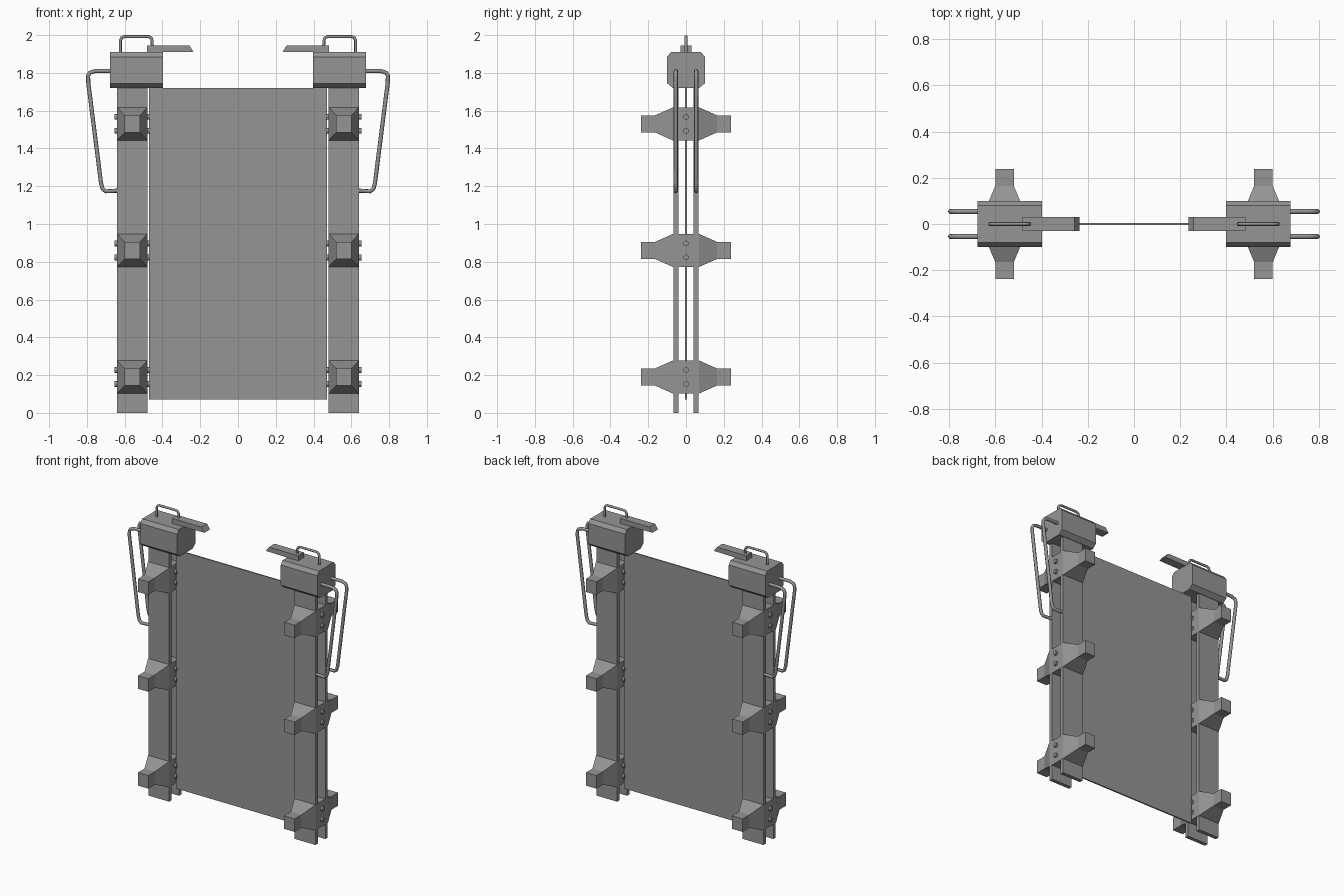
import bpy, bmesh
from math import pi
from mathutils import Matrix, Vector

cube = bpy.data.objects.get("Cube")
if cube:
    bpy.data.objects.remove(cube, do_unlink=True)

steel = bpy.data.materials.new("grey_steel")
steel.use_nodes = True
GREY = (0.3, 0.3, 0.3, 1)
steel.diffuse_color = GREY
steel.node_tree.nodes["Principled BSDF"].inputs["Base Color"].default_value = GREY

POST_X, POST_HALF = 0.56, 0.08      # post centre and half width
LEVELS = (0.19, 0.86, 1.53)         # bracket heights


def finish(name, bm, mirrored=True):
    """Turn a bmesh into an object, mirrored to the other post."""
    bmesh.ops.recalc_face_normals(bm, faces=bm.faces)
    mesh = bpy.data.meshes.new(name)
    bm.to_mesh(mesh)
    bm.free()
    mesh.materials.append(steel)
    obj = bpy.data.objects.new(name, mesh)
    bpy.context.collection.objects.link(obj)
    if mirrored:
        obj.modifiers.new("mirror", "MIRROR").use_mirror_merge = False
    return obj


def add_box(bm, lo, hi):
    lo, hi = Vector(lo), Vector(hi)
    place = Matrix.Translation((lo + hi) / 2) @ Matrix.Diagonal((*(hi - lo), 1))
    bmesh.ops.create_cube(bm, size=1, matrix=place)


def loft(bm, rings):
    """Skin a row of equal rings and cap both ends."""
    loops = [[bm.verts.new(p) for p in ring] for ring in rings]
    for a, b in zip(loops, loops[1:]):
        for i in range(len(a)):
            j = (i + 1) % len(a)
            bm.faces.new((a[i], a[j], b[j], b[i]))
    bm.faces.new(loops[0])
    bm.faces.new(loops[-1])


def tubes(name, path, radius, offsets):
    """Bent rods in the xz plane, on both sides, at the given depths."""
    curve = bpy.data.curves.new(name, "CURVE")
    curve.dimensions = "3D"
    curve.bevel_depth = radius
    curve.bevel_resolution = 2
    curve.use_fill_caps = True
    for side in (1, -1):
        for y in offsets:
            spline = curve.splines.new("POLY")
            spline.points.add(len(path) - 1)
            for point, (x, z) in zip(spline.points, path):
                point.co = (side * x, y, z, 1)
    curve.materials.append(steel)
    obj = bpy.data.objects.new(name, curve)
    bpy.context.collection.objects.link(obj)


# Central sheet
bm = bmesh.new()
add_box(bm, (-0.47, -0.005, 0.07), (0.47, 0.005, 1.72))
finish("centre_panel", bm, mirrored=False)

# Twin flat plates of each post
bm = bmesh.new()
for y in (-0.054, 0.054):
    add_box(bm, (POST_X - POST_HALF, y - 0.013, 0), (POST_X + POST_HALF, y + 0.013, 1.75))
finish("post_plates", bm)

# Clamping brackets: full block in the middle, tapered to a square stub on each face
SECTIONS = ((-0.238, 0.04, 0.045), (-0.165, 0.04, 0.045), (-0.068, 0.081, 0.088),
            (0.068, 0.081, 0.088), (0.165, 0.04, 0.045), (0.238, 0.04, 0.045))
CORNERS = ((-1, -1), (1, -1), (1, 1), (-1, 1))
bm = bmesh.new()
for z in LEVELS:
    loft(bm, [[(POST_X + cx * w, y, z + cz * h) for cx, cz in CORNERS]
              for y, w, h in SECTIONS])
finish("brackets", bm)

# Bolts running across each bracket
bm = bmesh.new()
for level in LEVELS:
    for dz in (-0.037, 0.037):
        place = Matrix.Translation((POST_X, 0, level + dz)) @ Matrix.Rotation(pi / 2, 4, "Y")
        bmesh.ops.create_cone(bm, cap_ends=True, segments=16, radius1=0.015,
                              radius2=0.015, depth=0.19, matrix=place)
finish("bolts", bm)

# Head housing with chamfered long edges
half = [(0.07, 1.72), (0.1, 1.745), (0.1, 1.885), (0.08, 1.91)]
outline = half + [(-y, z) for y, z in reversed(half)]
bm = bmesh.new()
loft(bm, [[(x, y, z) for y, z in outline] for x in (0.397, 0.677)])
finish("head_housing", bm)

# Lever on top with a slanted tip
side_shape = ((0.235, 1.912), (0.258, 1.945), (0.483, 1.945), (0.483, 1.908))
bm = bmesh.new()
loft(bm, [[(x, y, z) for x, z in side_shape] for y in (-0.03, 0.03)])
finish("top_lever", bm)

# Carry handle and side grab rails
tubes("carry_handle", [(0.452, 1.9), (0.455, 1.973), (0.46, 1.985), (0.475, 1.992),
                       (0.6, 1.992), (0.615, 1.987), (0.623, 1.97), (0.623, 1.9)],
      0.008, (0,))
tubes("grab_rails", [(0.66, 1.81), (0.757, 1.81), (0.785, 1.8), (0.793, 1.785),
                     (0.793, 1.75), (0.725, 1.215), (0.717, 1.187), (0.7, 1.173),
                     (0.63, 1.177)], 0.011, (-0.054, 0.054))
